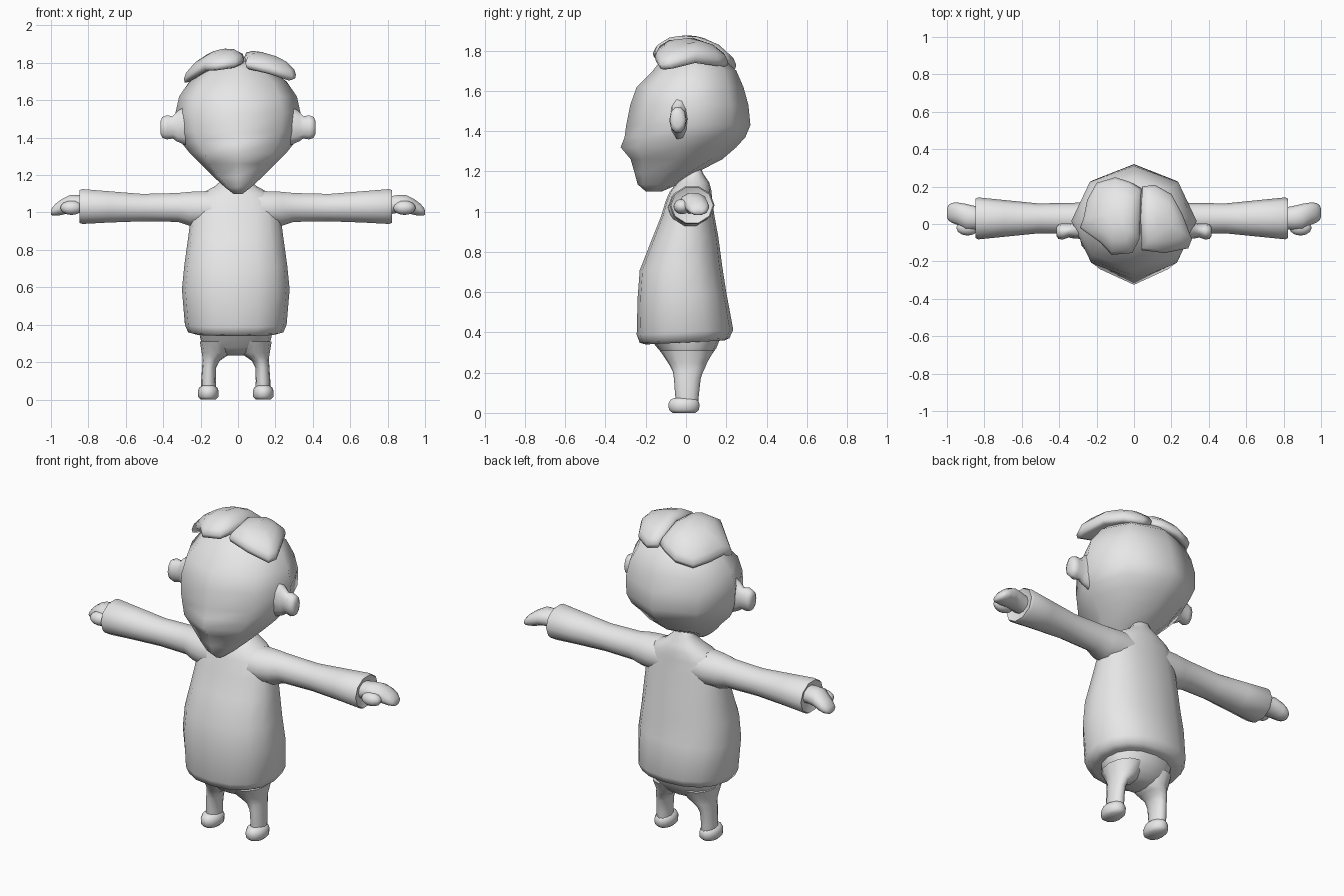
import bpy, bmesh
from math import sin, cos, pi, radians
from mathutils import Vector

cube = bpy.data.objects.get("Cube")
if cube:
    bpy.data.objects.remove(cube, do_unlink=True)

grey = bpy.data.materials.new("light_grey")
grey.use_nodes = True
grey.diffuse_color = (0.8, 0.8, 0.8, 1)
grey.node_tree.nodes["Principled BSDF"].inputs["Base Color"].default_value = (0.8, 0.8, 0.8, 1)


def finish(name, bm, angle=70):
    """Turn a bmesh into a smooth-shaded grey object."""
    bmesh.ops.recalc_face_normals(bm, faces=bm.faces)
    mesh = bpy.data.meshes.new(name)
    bm.to_mesh(mesh)
    bm.free()
    mesh.materials.append(grey)
    obj = bpy.data.objects.new(name, mesh)
    bpy.context.collection.objects.link(obj)
    bpy.ops.object.select_all(action="DESELECT")
    obj.select_set(True)
    bpy.context.view_layer.objects.active = obj
    bpy.ops.object.shade_smooth_by_angle(angle=radians(angle))
    return obj


def loft(name, rings, angle=70):
    """Skin a list of point rings and cap both ends."""
    bm = bmesh.new()
    loops = [[bm.verts.new(p) for p in ring] for ring in rings]
    n = len(loops[0])
    for a, b in zip(loops, loops[1:]):
        for i in range(n):
            j = (i + 1) % n
            bm.faces.new((a[i], a[j], b[j], b[i]))
    bm.faces.new(loops[0])
    bm.faces.new(loops[-1])
    return finish(name, bm, angle)


def flat_ring(z, x0, x1, y0, y1, n, power=1.0, tilt=0.0):
    """Horizontal oval ring filling the given extents; power < 1 is boxier."""
    def bend(v):
        return (abs(v) ** power) * (1 if v > 0 else -1)
    ring = []
    for i in range(n):
        a = 2 * pi * i / n
        y = (y0 + y1) / 2 + (y1 - y0) / 2 * bend(sin(a))
        ring.append(Vector(((x0 + x1) / 2 + (x1 - x0) / 2 * bend(cos(a)), y, z + tilt * y)))
    return ring


def side_ring(x, y, z, ry, rz, n):
    """Upright oval ring across the x axis."""
    return [Vector((x, y + ry * cos(2 * pi * i / n), z + rz * sin(2 * pi * i / n)))
            for i in range(n)]


def mirrored(rings, side, shift=0.0):
    return [[Vector((p.x * side + shift, p.y, p.z)) for p in ring] for ring in rings]


def ball(name, centre, radii):
    bm = bmesh.new()
    bmesh.ops.create_uvsphere(bm, u_segments=12, v_segments=8, radius=1)
    for v in bm.verts:
        v.co = Vector([c + r * k for c, r, k in zip(centre, radii, v.co)])
    return finish(name, bm)


BODY_X = -.012

# Head: height, front, back, half width; the jaw is boxier than the skull
head = [(1.10, -.20, -.12, .025), (1.135, -.24, -.04, .07), (1.19, -.255, .045, .13),
        (1.26, -.275, .18, .20), (1.32, -.325, .25, .26), (1.37, -.305, .295, .30),
        (1.43, -.297, .32, .325), (1.53, -.277, .31, .335), (1.62, -.245, .285, .315),
        (1.70, -.165, .25, .26), (1.77, -.11, .17, .17), (1.81, -.02, .08, .06)]
loft("head", [flat_ring(z, -w, w, f, b, 8, .78 if z < 1.3 else 1) for z, f, b, w in head], 80)

# Shirt and neck in one skin, the hem rising slightly to the back
shirt = [(.35, -.20, .19, .22), (.36, -.23, .215, .255), (.40, -.245, .235, .272),
         (.59, -.24, .20, .288), (.72, -.23, .18, .275), (.87, -.17, .16, .254),
         (.98, -.125, .14, .24), (1.06, -.10, .13, .225), (1.105, -.08, .125, .175),
         (1.14, -.05, .115, .11), (1.185, -.01, .085, .06), (1.23, 0, .07, .04)]
loft("shirt", [flat_ring(z, BODY_X - w, BODY_X + w, f, b, 16, .87, .05)
               for z, f, b, w in shirt])

# Trouser seat
seat = [(.236, .05, -.03, .05), (.25, .12, -.075, .085), (.28, .17, -.105, .12),
        (.32, .188, -.14, .15), (.37, .198, -.18, .17)]
loft("trouser_seat", [flat_ring(z, BODY_X - w, BODY_X + w, f, b, 16, .9)
                      for z, w, f, b in seat])

for side, label in ((1, "left"), (-1, "right")):
    # Sleeve, flaring into the shoulder and at the cuff
    sleeve = [(.08, .015, 1.02, .11, .10), (.19, .018, 1.02, .108, .098),
              (.25, .022, 1.02, .096, .095), (.31, .03, 1.027, .083, .081),
              (.50, .03, 1.026, .08, .077), (.68, .03, 1.03, .098, .088),
              (.82, .03, 1.032, .112, .098), (.835, .03, 1.032, .105, .092),
              (.82, .03, 1.032, .07, .06)]
    loft(label + "_sleeve", mirrored([side_ring(*r, 10) for r in sleeve], side, BODY_X))

    # Hand with a drooping fingertip, and thumb
    palm = [(.79, .03, 1.035, .055, .05), (.85, .032, 1.045, .064, .05),
            (.90, .038, 1.045, .07, .05), (.945, .055, 1.028, .06, .044),
            (.975, .06, 1.015, .053, .034), (.993, .06, 1.005, .04, .022),
            (1.0, .06, 1.0, .022, .012)]
    loft(label + "_hand", mirrored([side_ring(*r, 10) for r in palm], side))
    ball(label + "_thumb", (side * .89, -.02, 1.025), (.06, .042, .038))

    # Ear: a stalk widening from the head, ending in a knob
    ear = [(.28, -.03, 1.465, .05, .11), (.325, -.035, 1.46, .042, .085),
           (.35, -.035, 1.455, .037, .062), (.38, -.04, 1.455, .043, .068),
           (.405, -.04, 1.455, .04, .058), (.415, -.04, 1.455, .022, .035)]
    loft(label + "_ear", mirrored([side_ring(*r, 10) for r in ear], side))

    # Leg: height, inner x, outer x, front, back
    leg = [(.05, .105, .185, -.05, .06), (.10, .107, .185, -.055, .065),
           (.17, .105, .18, -.06, .073), (.205, .088, .178, -.065, .085),
           (.225, .06, .178, -.075, .095), (.25, .02, .182, -.09, .105),
           (.31, 0, .192, -.13, .14)]
    loft(label + "_trouser_leg",
         mirrored([flat_ring(z, i, o, f, b, 12) for z, i, o, f, b in leg], side, BODY_X))

    # Shoe, a flat rounded pad
    shoe = [(0, .04, .058), (.015, .055, .077), (.045, .056, .079),
            (.065, .048, .07), (.075, .03, .05)]
    cx = side * .147 + BODY_X
    loft(label + "_shoe", [flat_ring(z, cx - rx, cx + rx, -.01 - ry, -.01 + ry, 14)
                           for z, rx, ry in shoe], 75)

# Hair: two overlapping leaf-shaped locks draped over the crown
right_outline = [(-.27, .03), (-.29, -.02), (-.18, -.10), (-.12, -.165), (-.01, -.155),
                 (.03, -.08), (.035, .06), (.04, .19), (-.02, .225), (-.10, .25),
                 (-.20, .22), (-.25, .13)]
left_outline = [(.04, -.14), (.165, -.155), (.29, -.13), (.31, -.08), (.26, .05),
                (.20, .16), (.11, .21), (.045, .20), (.035, .04)]


def lock(name, outline, peak, fall):
    centre = sum((Vector(p) for p in outline), Vector((0, 0))) / len(outline)

    def ring(scale, drop):
        pts = []
        for p in outline:
            q = centre.lerp(Vector(p), scale)
            z = peak[1] - fall[0] * (q.x - peak[0]) ** 2 - fall[1] * q.y ** 2 - drop
            pts.append(Vector((q.x, q.y, z)))
        return pts
    loft(name, [ring(.5, .09), ring(.85, .075), ring(.97, .055), ring(1, .03),
                ring(.93, .01), ring(.65, 0), ring(.3, 0)], 75)


lock("right_hair_lock", right_outline, (-.05, 1.877), (2.3, 1.8))
lock("left_hair_lock", left_outline, (.04, 1.868), (1.2, 2.0))
